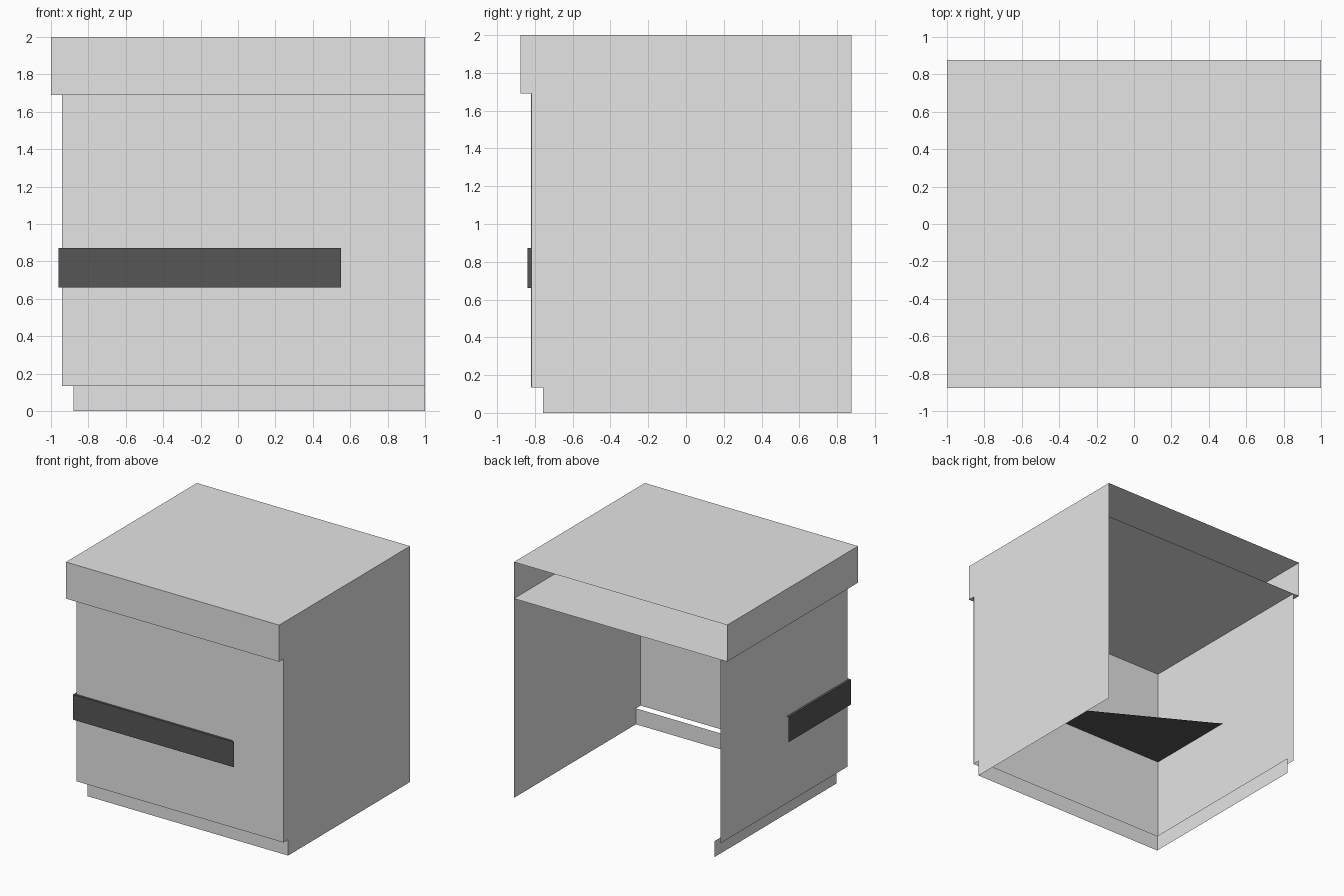
import bpy

if "Cube" in bpy.data.objects:
    bpy.data.objects.remove(bpy.data.objects["Cube"])

RIGHT, BACK = 1.0, 0.877


def material(name, value):
    m = bpy.data.materials.new(name)
    m.diffuse_color = (value, value, value, 1)
    m.use_nodes = True
    m.node_tree.nodes["Principled BSDF"].inputs["Base Color"].default_value = m.diffuse_color
    return m


grey = material("light_grey", 0.78)
dark = material("dark_grey", 0.093)


def make(name, verts, faces, mat):
    mesh = bpy.data.meshes.new(name)
    mesh.from_pydata(verts, [], faces)
    mesh.materials.append(mat)
    obj = bpy.data.objects.new(name, mesh)
    bpy.context.collection.objects.link(obj)
    return obj


def corner_sheet(name, x, y, z0, z1, mat, x_end=RIGHT, y_end=BACK, cap=False):
    """Upright sheet running along the left side and round onto the front."""
    path = [(x, y_end), (x, y), (x_end, y)]
    verts = [(px, py, z) for z in (z0, z1) for px, py in path]
    faces = [(0, 1, 4, 3), (1, 2, 5, 4)]
    if cap:
        faces.append((3, 4, 5))
    return make(name, verts, faces, mat)


def flat_sheet(name, z, up):
    verts = [(-1, -BACK, z), (RIGHT, -BACK, z), (RIGHT, BACK, z), (-1, BACK, z)]
    return make(name, verts, [(0, 1, 2, 3) if up else (3, 2, 1, 0)], grey)


# Stepped outer walls: top band, main wall, recessed plinth
corner_sheet("top_band", -1.0, -BACK, 1.69, 2.0, grey)
corner_sheet("main_wall", -0.94, -0.82, 0.135, 1.69, grey)
corner_sheet("plinth", -0.88, -0.757, 0.0, 0.135, grey)

# Top and the sheet under the top band
flat_sheet("top", 2.0, True)
flat_sheet("top_band_underside", 1.69, False)

# Flat right side, cut to the stepped profile
profile = [(-0.757, 0), (BACK, 0), (BACK, 2), (-BACK, 2), (-BACK, 1.69),
           (-0.817, 1.69), (-0.817, 0.135), (-0.757, 0.135)]
make("right_wall", [(RIGHT, y, z) for y, z in profile],
     [tuple(range(len(profile)))], grey)

# Dark stripe wrapping the front left corner, with its triangular top
corner_sheet("corner_stripe", -0.96, -0.84, 0.66, 0.873, dark,
             x_end=0.55, y_end=0.0, cap=True)
